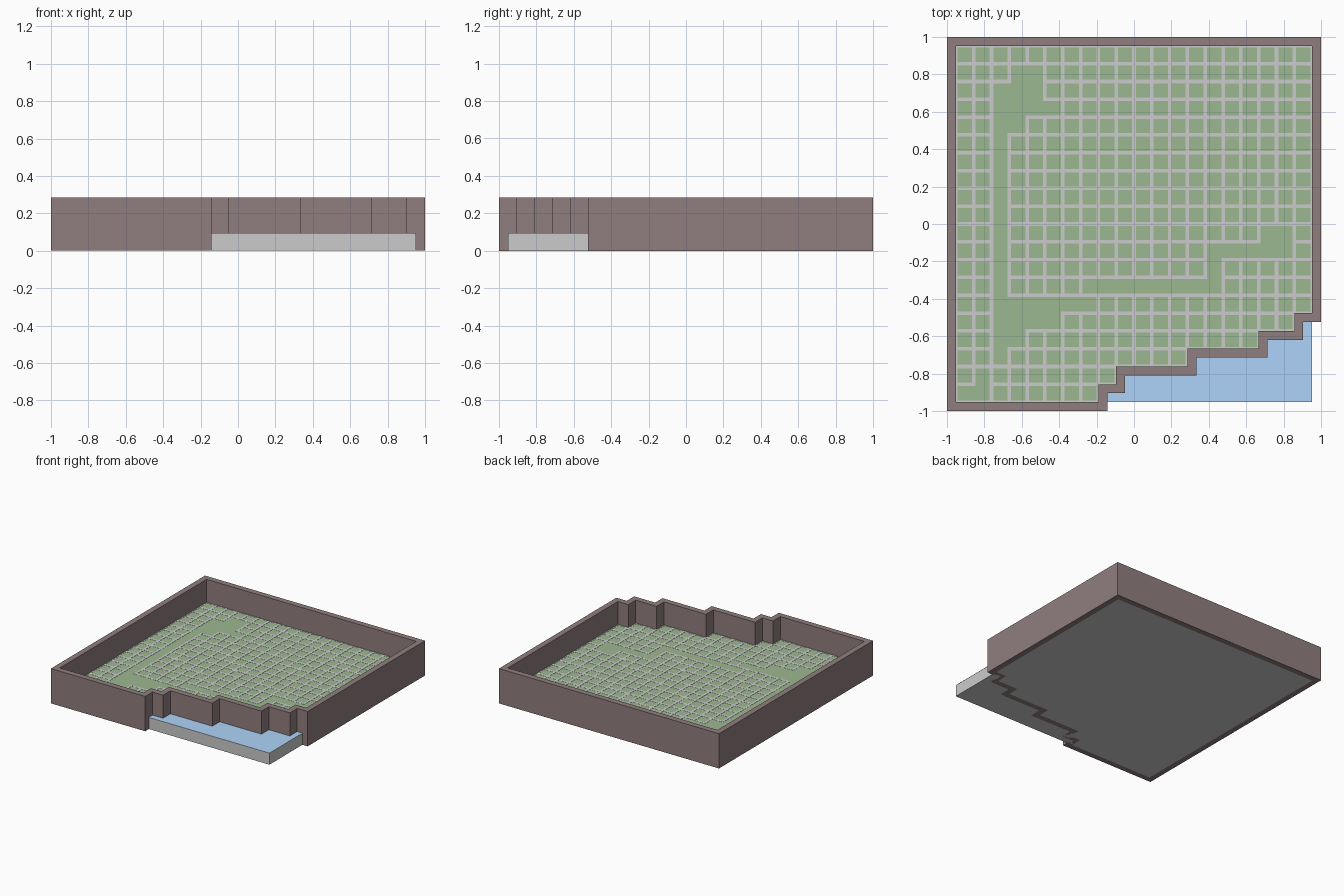
import bpy, bmesh

if "Cube" in bpy.data.objects:
    bpy.data.objects.remove(bpy.data.objects["Cube"])

C = 2 / 21            # one city cell; 20 x 20 cells plus half a cell of wall per side
H = 10 * C            # half width of the ground slab
TOP = C               # ground level
WALL_TOP = 3 * C
ROAD = 0.019


def material(name, color):
    m = bpy.data.materials.new(name)
    m.diffuse_color = (*color, 1)
    m.use_nodes = True
    m.node_tree.nodes["Principled BSDF"].inputs["Base Color"].default_value = m.diffuse_color
    return m


def finish(bm, name, mat=None):
    me = bpy.data.meshes.new(name)
    bm.to_mesh(me)
    bm.free()
    ob = bpy.data.objects.new(name, me)
    bpy.context.collection.objects.link(ob)
    if mat:
        me.materials.append(mat)
    return ob


def box(bm, x0, x1, y0, y1, z0, z1):
    vs = bmesh.ops.create_cube(bm, size=1)["verts"]
    for v in vs:
        v.co = (x1 if v.co.x > 0 else x0, y1 if v.co.y > 0 else y0, z1 if v.co.z > 0 else z0)


def tiles(name, cells, z, mat):
    bm = bmesh.new()
    for k, r in cells:
        x, y = -H + k * C, -H + r * C
        bm.faces.new([bm.verts.new((x + a * C, y + b * C, z))
                      for a, b in ((0, 0), (1, 0), (1, 1), (0, 1))])
    bmesh.ops.remove_doubles(bm, verts=bm.verts, dist=1e-5)
    finish(bm, name, mat)


brown = material("wall_brown", (0.28, 0.21, 0.21))
green = material("grass_green", (0.33, 0.48, 0.28))
blue = material("water_blue", (0.42, 0.65, 0.95))

# Ground slab
bm = bmesh.new()
box(bm, -H, H, -H, H, 0, TOP)
finish(bm, "ground_slab")

# Stepped city wall: inner outline in cell units, outer one half a cell outside
inner = [(0, 0), (8, 0), (8, 1), (9, 1), (9, 2), (13, 2), (13, 3), (17, 3),
         (17, 4), (19, 4), (19, 5), (20, 5), (20, 20), (0, 20)]
offset = lambda i, p: (p[0] + (-0.5 if p[0] == 0 else 0.5), p[1] + (0.5 if p[1] == 20 else -0.5))
outer = [offset(i, p) for i, p in enumerate(inner)]
bm = bmesh.new()
rings = [[bm.verts.new((-H + x * C, -H + y * C, z)) for x, y in path]
         for path, z in ((outer, 0), (outer, WALL_TOP), (inner, WALL_TOP), (inner, 0))]
n = len(inner)
for a in range(4):
    p, q = rings[a], rings[(a + 1) % 4]
    for i in range(n):
        j = (i + 1) % n
        bm.faces.new((p[i], p[j], q[j], q[i]))
bmesh.ops.recalc_face_normals(bm, faces=bm.faces)
finish(bm, "city_wall", brown)


# Grass inside the wall, water outside it
def floor_row(k):
    return sum(k >= s for s in (8, 9, 13, 17, 19))


everything = [(k, r) for k in range(20) for r in range(20)]
tiles("grass", [c for c in everything if c[1] >= floor_row(c[0])], TOP + 0.001, green)
tiles("water", [c for c in everything if c[1] < floor_row(c[0])], TOP + 0.001, blue)

# Streets: spans per grid line, rows counted from the back
across = {0: [(0, 20)], 1: [(0, 20)], 2: [(0, 3), (5, 20)], 3: [(0, 2), (5, 20)],
          4: [(0, 2), (4, 20)], 11: [(0, 2), (3, 17), (19, 20)],
          12: [(0, 2), (3, 14), (15, 20)], 13: [(0, 2), (3, 14), (15, 20)],
          15: [(0, 2), (6, 20)], 16: [(0, 2), (4, 19)], 17: [(0, 2), (3, 17)],
          18: [(0, 2), (2, 13)], 19: [(0, 1), (2, 9)], 20: [(0, 8)]}
along = {0: [(0, 20)], 1: [(0, 19)], 2: [(0, 20)], 3: [(0, 2), (5, 14), (17, 20)],
         4: [(0, 1), (4, 14), (16, 20)], 5: [(0, 3), (4, 14), (16, 20)],
         6: [(0, 14), (15, 20)], 7: [(0, 14), (15, 20)], 8: [(0, 13), (14, 20)],
         9: [(0, 13), (14, 19)], 15: [(0, 11), (12, 17)], 16: [(0, 11), (12, 17)],
         17: [(0, 11), (12, 17)], 18: [(0, 10), (12, 16)], 19: [(0, 16)], 20: [(0, 15)]}
w = ROAD / 2
bm = bmesh.new()
for j in range(21):
    for a, b in across.get(j, [(0, 2), (3, 20)]):
        y = H - j * C
        box(bm, -H + a * C - w, -H + b * C + w, y - w, y + w, TOP - 0.002, TOP + 0.002)
    for a, b in along.get(j, [(0, 13), (14, 18 if j <= 13 else 17)]):
        x = -H + j * C
        box(bm, x - w, x + w, H - b * C - w, H - a * C + w, TOP - 0.002, TOP + 0.0025)
finish(bm, "streets")
